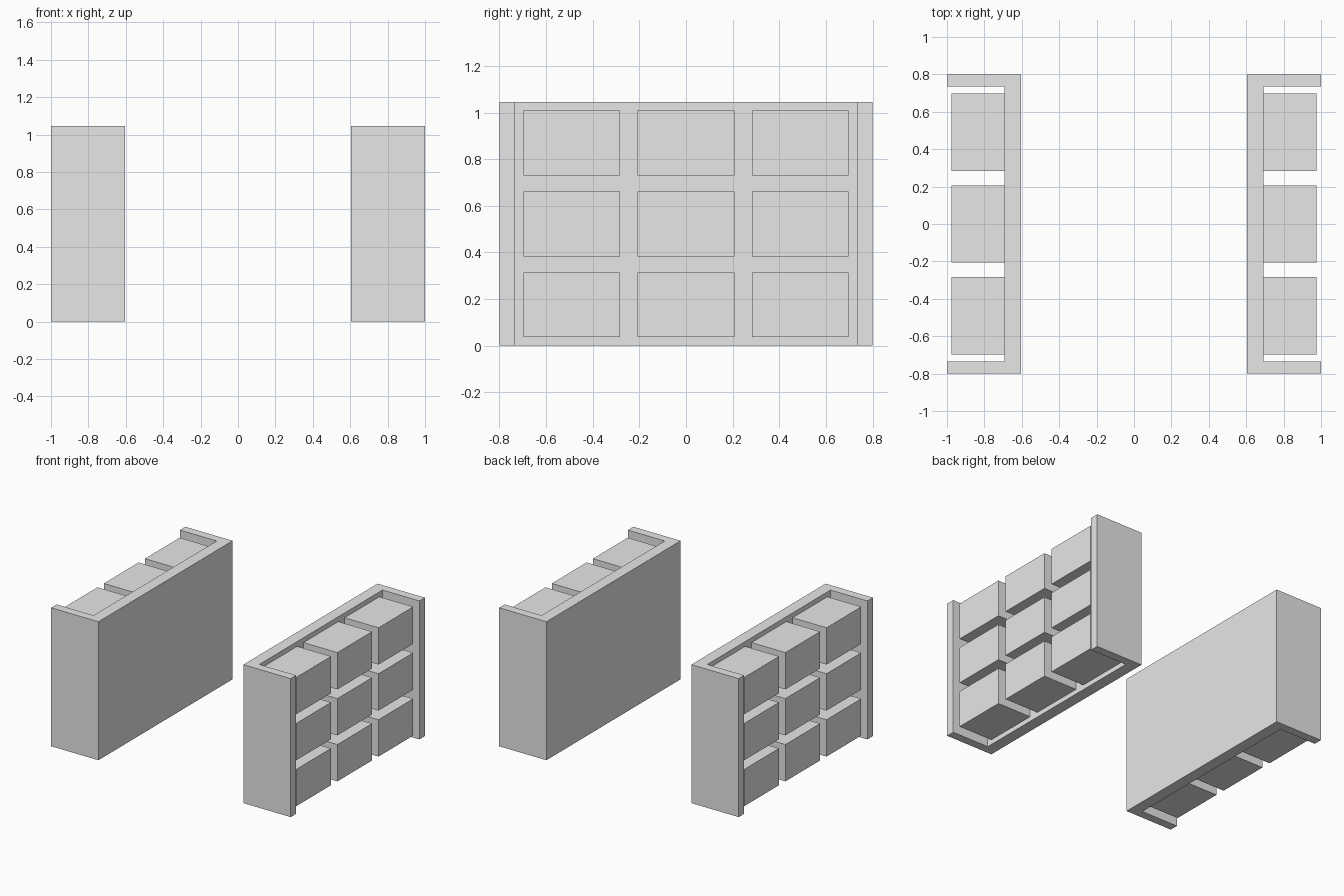
import bpy
import bmesh

if "Cube" in bpy.data.objects:
    bpy.data.objects.remove(bpy.data.objects["Cube"])

grey = bpy.data.materials.new("light grey")
grey.diffuse_color = (0.8, 0.8, 0.8, 1)
grey.use_nodes = True
grey.node_tree.nodes["Principled BSDF"].inputs["Base Color"].default_value = grey.diffuse_color

HEIGHT = 1.045
X_BACK, X_INNER, X_BLOCK, X_OUTER = 0.605, 0.692, 0.975, 1.0
Y_OUTER, Y_INNER = 0.8, 0.735


def prism(name, outline, z0, z1):
    """Extrude a flat outline between two heights."""
    bm = bmesh.new()
    face = bm.faces.new([bm.verts.new((x, y, z0)) for x, y in outline])
    ext = bmesh.ops.extrude_face_region(bm, geom=[face], use_keep_orig=True)
    top = [v for v in ext["geom"] if isinstance(v, bmesh.types.BMVert)]
    bmesh.ops.translate(bm, verts=top, vec=(0, 0, z1 - z0))
    bmesh.ops.recalc_face_normals(bm, faces=bm.faces)
    mesh = bpy.data.meshes.new(name)
    bm.to_mesh(mesh)
    bm.free()
    mesh.materials.append(grey)
    obj = bpy.data.objects.new(name, mesh)
    bpy.context.collection.objects.link(obj)
    return obj


for side, sx in (("left", -1), ("right", 1)):
    # U-shaped wall: back panel with a short return at each end
    channel = [(X_BACK, -Y_OUTER), (X_OUTER, -Y_OUTER), (X_OUTER, -Y_INNER),
               (X_INNER, -Y_INNER), (X_INNER, Y_INNER), (X_OUTER, Y_INNER),
               (X_OUTER, Y_OUTER), (X_BACK, Y_OUTER)]
    prism(f"{side}_wall", [(sx * x, y) for x, y in channel], 0, HEIGHT)

    # Three by three grid of blocks on the outward side of the panel
    for row in range(3):
        zc = HEIGHT / 2 + (row - 1) * 0.347
        for col in range(3):
            yc = (col - 1) * 0.49
            y0, y1 = yc - 0.207, yc + 0.207
            block = [(X_INNER, y0), (X_BLOCK, y0), (X_BLOCK, y1), (X_INNER, y1)]
            prism(f"{side}_block_{row + 1}_{col + 1}",
                  [(sx * x, y) for x, y in block], zc - 0.139, zc + 0.139)
